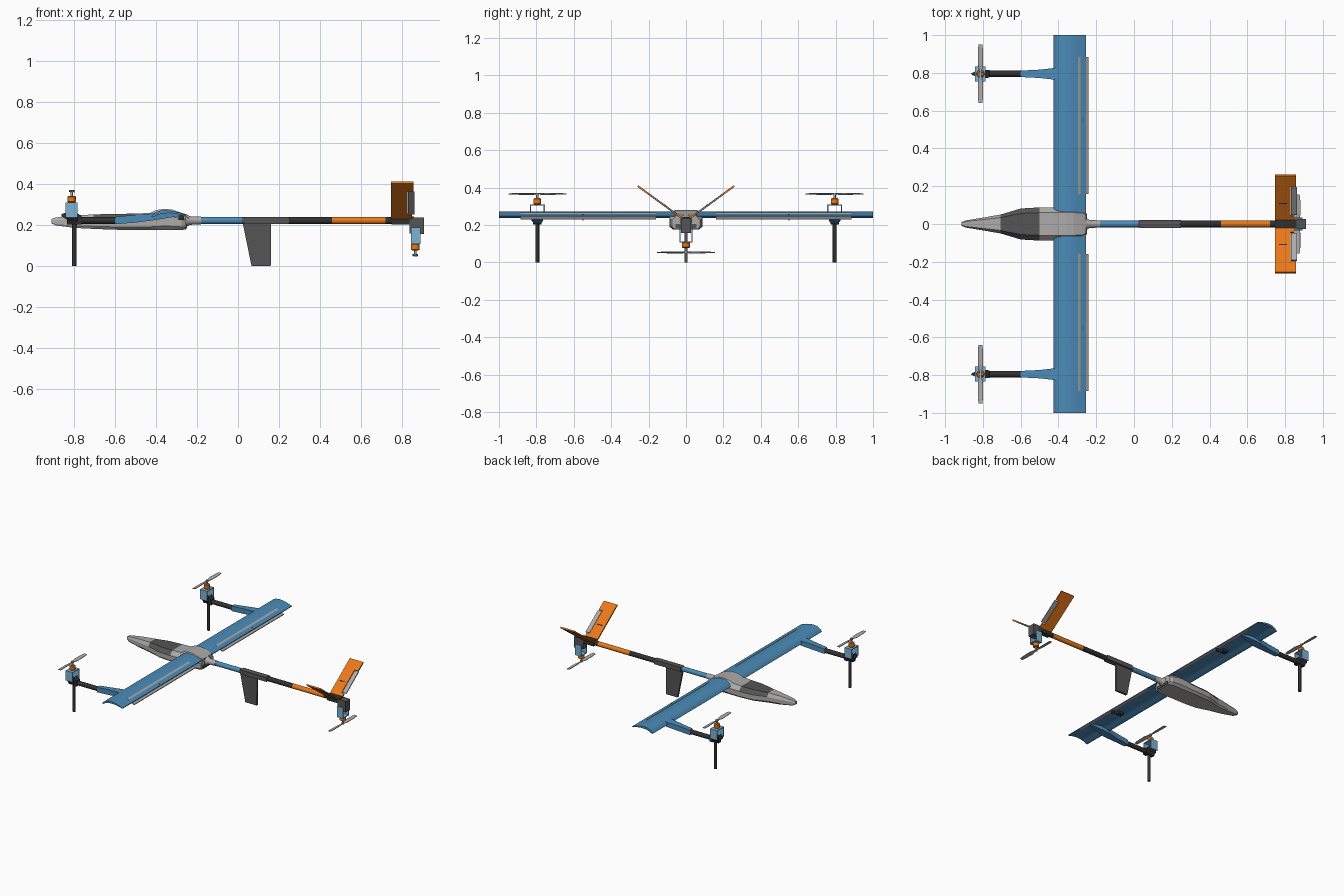
import bpy, bmesh, math
from mathutils import Vector

if "Cube" in bpy.data.objects:
    bpy.data.objects.remove(bpy.data.objects["Cube"])

def mat(name, c):
    m = bpy.data.materials.new(name)
    m.diffuse_color = (*c, 1)
    m.use_nodes = True
    m.node_tree.nodes["Principled BSDF"].inputs["Base Color"].default_value = m.diffuse_color
    return m

BLUE = mat("blue", (0.07, 0.26, 0.48))
SKY = mat("sky_blue", (0.20, 0.45, 0.68))
ORANGE = mat("orange", (0.82, 0.19, 0.01))
DARK = mat("charcoal", (0.03, 0.03, 0.03))
GREY = mat("dark_grey", (0.09, 0.09, 0.09))
LIGHT = mat("light_grey", (0.42, 0.41, 0.40))

def loft(name, rings, m=None, smooth=False):
    """Skin a list of equal-length point rings and cap both ends."""
    bm = bmesh.new()
    vs = [[bm.verts.new(p) for p in r] for r in rings]
    n = len(rings[0])
    for a, b in zip(vs, vs[1:]):
        for i in range(n):
            j = (i + 1) % n
            bm.faces.new((a[i], a[j], b[j], b[i]))
    bm.faces.new(vs[0])
    bm.faces.new(vs[-1])
    bmesh.ops.recalc_face_normals(bm, faces=bm.faces)
    me = bpy.data.meshes.new(name)
    bm.to_mesh(me)
    bm.free()
    ob = bpy.data.objects.new(name, me)
    bpy.context.collection.objects.link(ob)
    if m:
        me.materials.append(m)
    if smooth:
        bpy.ops.object.select_all(action='DESELECT')
        ob.select_set(True)
        bpy.context.view_layer.objects.active = ob
        bpy.ops.object.shade_smooth_by_angle(angle=math.radians(35))
    return ob

def box(name, x0, x1, y0, y1, z0, z1, m=None):
    return loft(name, [[(x, y0, z0), (x, y1, z0), (x, y1, z1), (x, y0, z1)] for x in (x0, x1)], m)

def tube_x(name, stations, y, z, m, n=20):
    """Round tube along x from (x, radius) stations."""
    ang = [2 * math.pi * i / n for i in range(n)]
    return loft(name, [[(x, y + r * math.cos(a), z + r * math.sin(a)) for a in ang] for x, r in stations], m, True)

def tube_z(name, stations, x, y, m, n=20):
    """Round tube along z from (z, radius) stations."""
    ang = [2 * math.pi * i / n for i in range(n)]
    return loft(name, [[(x + r * math.cos(a), y + r * math.sin(a), z) for a in ang] for z, r in stations], m, True)

def rect(x, y, hw, z0, z1):
    return [(x, y - hw, z0), (x, y + hw, z0), (x, y + hw, z1), (x, y - hw, z1)]

# Fuselage pod: chamfered sections (x, half width, bottom, top)
Z = [(-.912, .010, .208, .230), (-.89, .019, .198, .237), (-.80, .034, .186, .246),
     (-.706, .050, .181, .252), (-.60, .082, .177, .254), (-.50, .088, .176, .256),
     (-.43, .088, .176, .259), (-.40, .088, .176, .273), (-.36, .088, .176, .279),
     (-.32, .088, .176, .275), (-.275, .086, .176, .260), (-.255, .074, .178, .252)]
rings = []
for x, w, b, t in Z:
    h = t - b
    half = [(w * .80, b), (w, b + h * .18), (w, t - h * .35), (w * .68, t)]
    rings.append([(x, y, z) for y, z in half] + [(x, -y, z) for y, z in reversed(half)])
pod = loft("fuselage_pod", rings, LIGHT)
pod.data.materials.append(GREY)
for p in pod.data.polygons:          # canopy
    if -.71 < p.center.x < -.50 and p.normal.z > .25:
        p.material_index = 1
box("pod_rear_hatch", -.258, -.249, -.055, .055, .184, .205, GREY)

# Cambered wing
foil = [(-.425, .238), (-.418, .249), (-.405, .260), (-.385, .269), (-.360, .273), (-.330, .271),
        (-.295, .263), (-.255, .249), (-.255, .244), (-.295, .254), (-.330, .258), (-.365, .257),
        (-.395, .249), (-.415, .238)]
loft("wing", [[(x, y, z) for x, z in foil] for y in (-1, 1)], BLUE, True)

# Tail boom in coloured bands
BZ = .222
bands = [(-.18, .02, BLUE), (.02, .24, GREY), (.24, .46, DARK), (.46, .72, ORANGE), (.72, .86, DARK)]
for i, (a, b, m) in enumerate(bands):
    tube_x(f"tail_boom_{i}", [(a, .0175), (b, .0175)], 0, BZ, m)
tube_x("boom_socket", [(-.265, .034), (-.25, .030), (-.235, .021), (-.18, .019)], 0, BZ, LIGHT)

# Rear landing fin
fin = [(.022, .215), (.162, .215), (.160, 0), (.066, 0)]
loft("landing_fin", [[(x, y, z) for x, z in fin] for y in (-.008, .008)], GREY)
box("fin_clamp", .03, .25, -.020, .020, .205, .238, GREY)

def propeller(name, x, y, z):
    """Two tapered, twisted blades along y with a hub."""
    st = []
    for v, c, tw in [(-.155, .010, .1), (-.13, .013, .15), (-.05, .014, .3), (-.012, .007, .4),
                     (.012, .007, -.4), (.05, .014, -.3), (.13, .013, -.15), (.155, .010, -.1)]:
        ring = []
        for px, pz in [(-c, -.0018), (c, -.0018), (c, .0018), (-c, .0018)]:
            ring.append((x + px * math.cos(tw) - pz * math.sin(tw), y + v,
                         z + px * math.sin(tw) + pz * math.cos(tw)))
        st.append(ring)
    loft(name, st, LIGHT)
    tube_z(name + "_hub", [(z - .006, .009), (z + .006, .009)], x, y, LIGHT, 16)

def motor(name, x, y, z0, d):
    """Motor, shaft and propeller; d=1 points up, d=-1 down."""
    tube_z(name + "_motor", [(z0, .017), (z0 + d * .005, .021), (z0 + d * .028, .021), (z0 + d * .033, .015)], x, y, ORANGE)
    tube_z(name + "_shaft", [(z0 + d * .03, .006), (z0 + d * .058, .006)], x, y, LIGHT, 12)
    propeller(name + "_propeller", x, y, z0 + d * .056)

def bracket(name, x0, x1, y, hw, z_base, z_top):
    """U-shaped motor cage: two sides and a cap."""
    t = math.copysign(.005, z_top - z_base)
    for s in (-1, 1):
        a, b = sorted((y + s * hw, y + s * (hw - .006)))
        box(name + "_side", x0, x1, a, b, min(z_base, z_top), max(z_base, z_top), SKY)
    box(name + "_cap", x0, x1, y - hw, y + hw, min(z_top, z_top - t), max(z_top, z_top - t), SKY)

for s, side in ((1, "left"), (-1, "right")):
    Y = s * .795
    # Flap and its servo
    loft(side + "_flap", [[(-.297, y, .258), (-.297, y, .266), (-.240, y, .236), (-.241, y, .230)]
                          for y in (s * .16, s * .885)], LIGHT)
    box(side + "_flap_servo", -.355, -.315, s * .55 - .016, s * .55 + .016, .238, .262, DARK)
    box(side + "_flap_horn", -.29, -.265, s * .55 - .003, s * .55 + .003, .225, .255, DARK)
    # Arm reaching forward from the wing
    loft(side + "_arm_fairing", [rect(-.60, Y, .017, .204, .240), rect(-.50, Y, .022, .212, .250),
                                 rect(-.42, Y, .031, .222, .256), rect(-.385, Y, .026, .228, .264),
                                 rect(-.28, Y, .008, .245, .258)], BLUE)
    tube_x(side + "_arm_tube", [(-.80, .0165), (-.59, .0165)], Y, BZ, DARK)
    # Flared motor mount with pointed front, and landing leg
    flare = [(-.013, .203), (.013, .203), (.020, .218), (.036, .238), (-.036, .238), (-.020, .218)]
    loft(side + "_motor_mount", [[(x, Y + a, b) for a, b in flare] for x in (-.835, -.785)], DARK)
    loft(side + "_mount_collar", [rect(-.79, Y, .022, .201, .262), rect(-.765, Y, .020, .203, .243)], DARK)
    loft(side + "_mount_tip", [rect(-.862, Y, .002, .242, .254), rect(-.835, Y, .016, .225, .262)], DARK)
    tube_z(side + "_landing_leg", [(0, .0105), (.215, .0105)], -.80, Y, DARK, 16)
    bracket(side + "_motor_cage", -.842, -.785, Y, .040, .236, .310)
    motor(side + "_front", -.813, Y, .310, 1)

    # V-tail half: slabs laid along the slanted direction
    d = Vector((0, s * .25, .182)).normalized()
    n = Vector((0, -s * .182, .25)).normalized()
    root = Vector((0, s * .008, .226))
    def slab(name, x0, x1, u0, u1, t, m, off=0):
        q = [root + d * u + n * (off + v) for u, v in ((u0, -t), (u1, -t), (u1, t), (u0, t))]
        loft(name, [[(x, p.y, p.z) for p in q] for x in (x0, x1)], m)
    slab(side + "_tail_panel", .747, .828, 0, .309, .005, ORANGE)
    slab(side + "_tail_tip", .828, .858, .235, .309, .005, ORANGE)
    slab(side + "_tail_root", .828, .850, 0, .045, .005, ORANGE)
    slab(side + "_ruddervator", .831, .863, .05, .230, .0035, LIGHT)
    slab(side + "_tail_servo", .768, .81, .126, .132, .003, DARK, .004)

# Tail mount and downward motor
box("tail_saddle", .75, .86, -.020, .020, .203, .242, DARK)
loft("tail_motor_mount", [rect(.838, 0, .020, .158, .236), rect(.87, 0, .027, .156, .238),
                          rect(.910, 0, .027, .156, .236)], GREY)
bracket("tail_motor_cage", .845, .893, 0, .035, .188, .107)
motor("tail", .867, 0, .109, -1)
